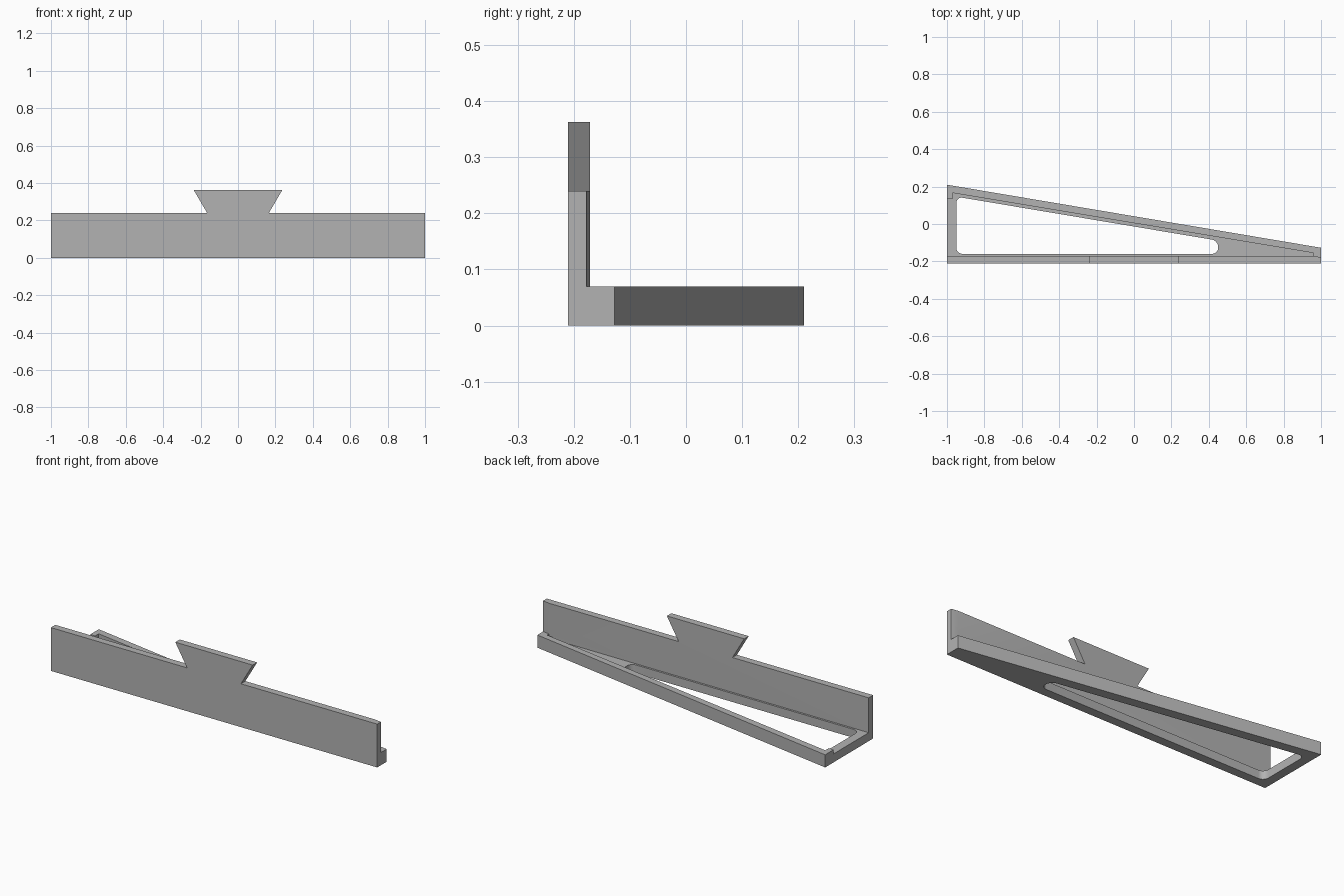
import bpy, bmesh
from mathutils import Vector

cube = bpy.data.objects.get("Cube")
if cube:
    bpy.data.objects.remove(cube)

grey = bpy.data.materials.new("plain grey")
grey.use_nodes = True
colour = (0.45, 0.45, 0.45, 1)
grey.diffuse_color = colour
grey.node_tree.nodes["Principled BSDF"].inputs["Base Color"].default_value = colour


def prism(name, outline, push, rounding=0):
    """Extrude a closed outline along push, optionally rounding its corners."""
    bm = bmesh.new()
    face = bm.faces.new([bm.verts.new(p) for p in outline])
    ext = bmesh.ops.extrude_face_region(bm, geom=[face])
    bmesh.ops.translate(bm, vec=Vector(push),
                        verts=[v for v in ext["geom"] if isinstance(v, bmesh.types.BMVert)])
    if rounding:
        sides = [e for e in bm.edges
                 if abs((e.verts[0].co - e.verts[1].co).normalized().dot(Vector(push).normalized())) > 0.99]
        bmesh.ops.bevel(bm, geom=sides, offset=rounding, segments=8, profile=0.5, affect='EDGES')
    bmesh.ops.recalc_face_normals(bm, faces=bm.faces)
    mesh = bpy.data.meshes.new(name)
    bm.to_mesh(mesh)
    bm.free()
    mesh.materials.append(grey)
    obj = bpy.data.objects.new(name, mesh)
    bpy.context.collection.objects.link(obj)
    return obj


def plan(name, points, z0, z1, rounding=0):
    return prism(name, [(x, y, z0) for x, y in points], (0, 0, z1 - z0), rounding)


def combine(target, tool, operation):
    mod = target.modifiers.new(tool.name, 'BOOLEAN')
    mod.operation = operation
    mod.solver = 'EXACT'
    mod.object = tool
    bpy.context.view_layer.objects.active = target
    bpy.ops.object.modifier_apply(modifier=mod.name)
    bpy.data.objects.remove(tool)


FRONT, BACK, WALL = -0.21, 0.21, -0.171
BASE_TOP, FLOOR, WALL_TOP, TAB_TOP = 0.07, 0.047, 0.24, 0.363

# Tapered base slab
bracket = plan("tapered_base_with_wall",
               [(-1, FRONT), (1, FRONT), (1, -0.127), (-1, BACK)], 0, BASE_TOP)

# Upright front wall with its dovetail tab
half = [(1, BASE_TOP), (1, WALL_TOP), (0.165, WALL_TOP), (0.237, TAB_TOP)]
outline = half + [(-x, z) for x, z in reversed(half)]
wall = prism("front_wall", [(x, FRONT, z) for x, z in outline], (0, WALL - FRONT, 0))
combine(bracket, wall, 'UNION')

# Sunken floor inside the sloping rim, open at the wide end
recess = plan("recess", [(-1.1, WALL), (0.96, WALL), (0.96, -0.155), (-0.97, 0.166),
                         (-0.97, 0.135), (-1.1, 0.135)], FLOOR, 0.3)
combine(bracket, recess, 'DIFFERENCE')

# Slanted trim at the narrow end of the wall
trim = plan("wall_trim", [(0.96, WALL), (1.02, -0.181), (1.02, -0.1), (0.96, -0.1)], BASE_TOP, 0.3)
combine(bracket, trim, 'DIFFERENCE')

# Long rounded opening through the floor
slot = plan("slot", [(-0.95, -0.16), (0.45, -0.16), (0.45, -0.089), (-0.95, 0.146)], -0.1, 0.2, 0.034)
combine(bracket, slot, 'DIFFERENCE')

# Merge coplanar faces and keep edges crisp
bm = bmesh.new()
bm.from_mesh(bracket.data)
bmesh.ops.remove_doubles(bm, verts=bm.verts, dist=0.0002)
bmesh.ops.dissolve_limit(bm, angle_limit=0.01, verts=bm.verts, edges=bm.edges)
bm.to_mesh(bracket.data)
bm.free()
bpy.ops.object.select_all(action='DESELECT')
bracket.select_set(True)
bpy.context.view_layer.objects.active = bracket
bpy.ops.object.shade_smooth_by_angle(angle=0.52)
